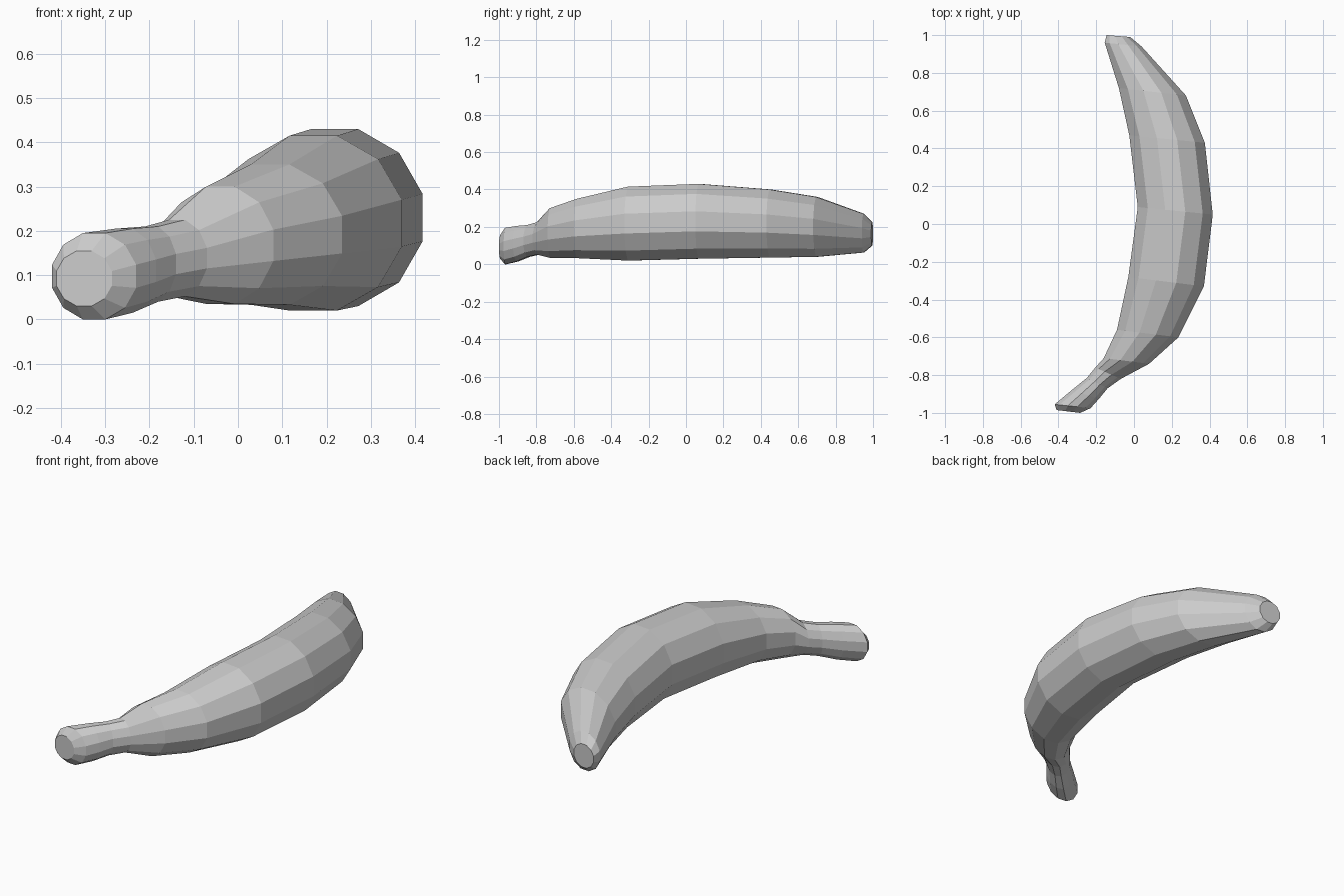
import bpy, bmesh, math
from mathutils import Vector

if "Cube" in bpy.data.objects:
    bpy.data.objects.remove(bpy.data.objects["Cube"])

SIDES = 12
# Cross-sections, stem to tip: inner x, inner y, outer x, outer y, low z, high z
sections = [
    (-0.41, -0.985, -0.285, -1.00, 0.03, 0.155),
    (-0.42, -0.955, -0.23, -0.975, 0.00, 0.195),
    (-0.33, -0.88, -0.185, -0.925, 0.015, 0.205),
    (-0.25, -0.815, -0.14, -0.87, 0.04, 0.21),
    (-0.205, -0.76, -0.07, -0.82, 0.052, 0.225),
    (-0.16, -0.71, 0.08, -0.74, 0.035, 0.30),
    (-0.09, -0.56, 0.235, -0.60, 0.033, 0.35),
    (-0.03, -0.28, 0.37, -0.33, 0.02, 0.415),
    (0.02, 0.09, 0.417, 0.05, 0.03, 0.43),
    (-0.025, 0.47, 0.375, 0.43, 0.036, 0.40),
    (-0.08, 0.72, 0.275, 0.68, 0.04, 0.36),
    (-0.155, 0.96, 0.04, 0.94, 0.063, 0.27),
    (-0.145, 1.00, -0.02, 0.99, 0.10, 0.225),
]


def add_ring(bm, ix, iy, ox, oy, low, high):
    """Twelve-sided ellipse with flat sides touching the given extents."""
    center = Vector(((ix + ox) / 2, (iy + oy) / 2, (low + high) / 2))
    step = 2 * math.pi / SIDES
    grow = 1 / math.cos(step / 2)
    across = Vector((ox - ix, oy - iy, 0)) / 2 * grow
    up = Vector((0, 0, (high - low) / 2 * grow))
    return [bm.verts.new(center + across * math.cos((i + 0.5) * step)
                         + up * math.sin((i + 0.5) * step)) for i in range(SIDES)]


# Curved fruit body with stem, lofted through the sections
bm = bmesh.new()
rings = [add_ring(bm, *s) for s in sections]
for a, b in zip(rings, rings[1:]):
    for i in range(SIDES):
        j = (i + 1) % SIDES
        bm.faces.new((a[i], a[j], b[j], b[i]))

# Flat caps at stem and tip
bm.faces.new(rings[0])
bm.faces.new(rings[-1])
bmesh.ops.recalc_face_normals(bm, faces=bm.faces)

mesh = bpy.data.meshes.new("banana")
bm.to_mesh(mesh)
bm.free()
banana = bpy.data.objects.new("banana", mesh)
bpy.context.collection.objects.link(banana)
